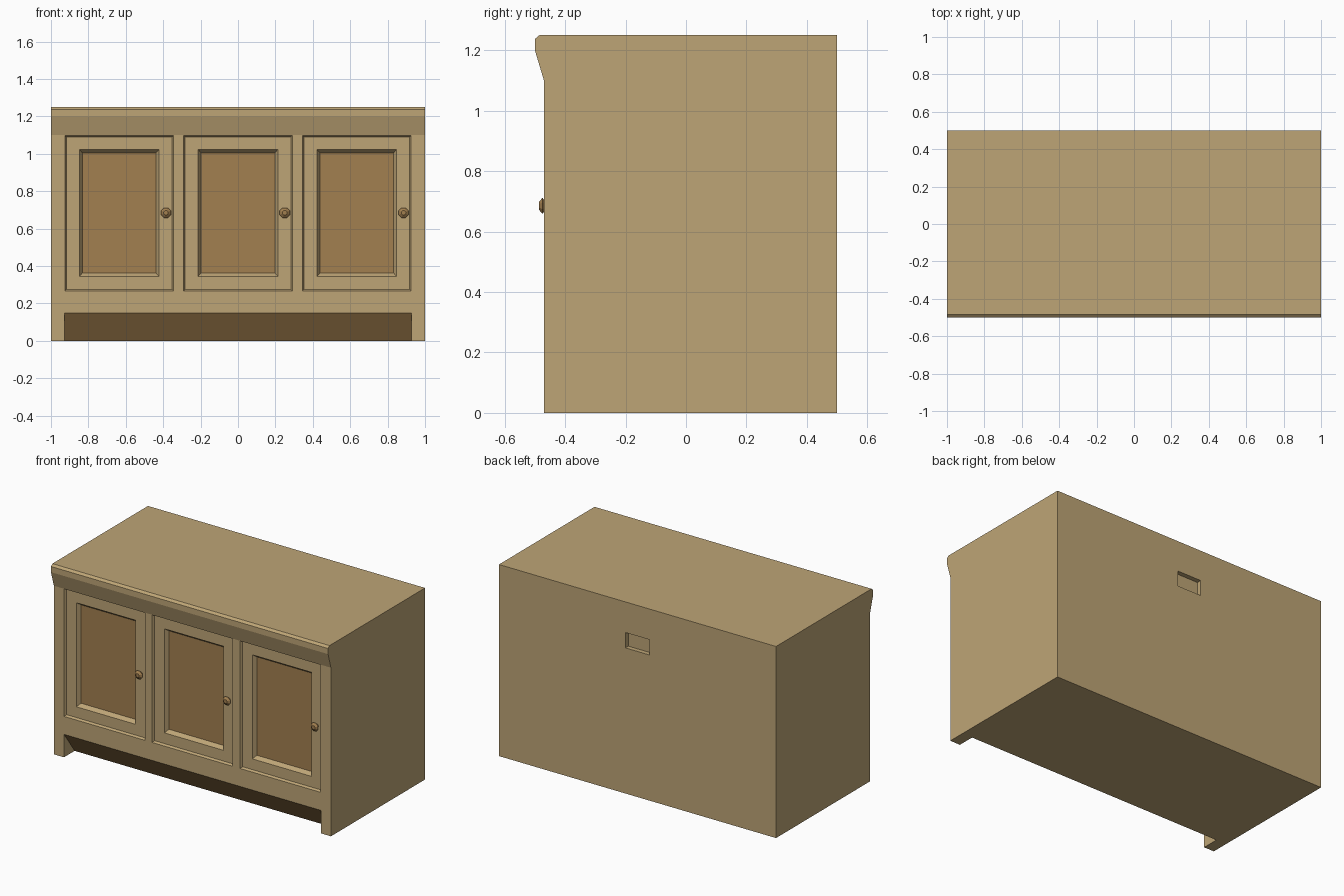
import bpy, bmesh, math
from mathutils import Matrix

if "Cube" in bpy.data.objects:
    bpy.data.objects.remove(bpy.data.objects["Cube"])


def material(name, srgb):
    col = [(c / 255) ** 2.2 for c in srgb] + [1]
    m = bpy.data.materials.new(name)
    m.use_nodes = True
    m.diffuse_color = col
    m.node_tree.nodes["Principled BSDF"].inputs["Base Color"].default_value = col
    return m


pale_wood = material("pale wood", (188, 163, 117))
brown_wood = material("brown wood", (161, 127, 81))


def loft(name, rings, mats):
    """Join equal-length rings of points into a closed, capped solid."""
    bm = bmesh.new()
    loops = [[bm.verts.new(p) for p in ring] for ring in rings]
    for a, b in zip(loops, loops[1:]):
        for i in range(len(a)):
            j = (i + 1) % len(a)
            bm.faces.new((a[i], a[j], b[j], b[i]))
    bm.faces.new(loops[0])
    bm.faces.new(loops[-1])
    bmesh.ops.recalc_face_normals(bm, faces=bm.faces)
    mesh = bpy.data.meshes.new(name)
    bm.to_mesh(mesh)
    bm.free()
    ob = bpy.data.objects.new(name, mesh)
    bpy.context.collection.objects.link(ob)
    for m in mats:
        mesh.materials.append(m)
    return ob


def prism(name, profile, half, mats):
    """Extrude a (y, z) profile along x."""
    return loft(name, [[(x, y, z) for y, z in profile] for x in (-half, half)], mats)


def rect(y, cx, half, low, high):
    return [(cx - half, y, low), (cx + half, y, low), (cx + half, y, high), (cx - half, y, high)]


FRONT, DOOR, PANEL = -0.47, -0.455, -0.43

# Cabinet with a moulded front edge on its top
cabinet = prism("cabinet", [(0.5, 0), (0.5, 1.25), (-0.485, 1.25), (-0.5, 1.237), (-0.5, 1.2),
                            (FRONT, 1.1), (FRONT, 0)], 1, [pale_wood, brown_wood])

# Sloping toe space and the slot in the back
cutters = [
    prism("toe_space_cutter", [(-0.55, 0.15), (FRONT, 0.15), (-0.345, -0.02), (-0.55, -0.02)], 0.927, []),
    loft("back_slot_cutter", [rect(y, 0, 0.087, 0.95, 1.05) for y in (0.47, 0.55)], []),
]

# Three recessed doors, each with a sunken panel and a knob
for side, cx in (("right", -0.635), ("middle", 0), ("left", 0.635)):
    cutters.append(loft(side + "_door_cutter", [
        rect(FRONT - 0.002, cx, 0.291, 0.267, 1.099),
        rect(FRONT, cx, 0.291, 0.267, 1.099),
        rect(DOOR, cx, 0.283, 0.275, 1.091),
        rect(DOOR, cx, 0.213, 0.345, 1.024),
        rect(PANEL, cx, 0.197, 0.363, 1.005)], []))
    knob_rings = []
    for y, r in ((DOOR + 0.002, 0.014), (-0.466, 0.016), (-0.475, 0.029), (-0.487, 0.013)):
        angles = [math.tau * (i + 0.5) / 8 for i in range(8)]
        knob_rings.append([(cx + 0.25 + r * math.cos(a), y, 0.685 + r * math.sin(a)) for a in angles])
    loft(side + "_door_knob", knob_rings, [brown_wood])

for cutter in cutters:
    cutter.hide_render = True
    mod = cabinet.modifiers.new(cutter.name, "BOOLEAN")
    mod.operation, mod.solver, mod.object = "DIFFERENCE", "EXACT", cutter

# Keep the cut result and drop the cutters
bpy.context.view_layer.update()
graph = bpy.context.evaluated_depsgraph_get()
cut_mesh = bpy.data.meshes.new_from_object(cabinet.evaluated_get(graph))
cabinet.modifiers.clear()
cabinet.data = cut_mesh
for cutter in cutters:
    bpy.data.objects.remove(cutter)

# Door panels and the sloping toe board are brown
for face in cut_mesh.polygons:
    panel = face.normal.y < -0.99 and abs(face.center.y - PANEL) < 0.003
    toe = -0.95 < face.normal.z < -0.3 and face.center.z < 0.15
    face.material_index = 1 if panel or toe else 0
